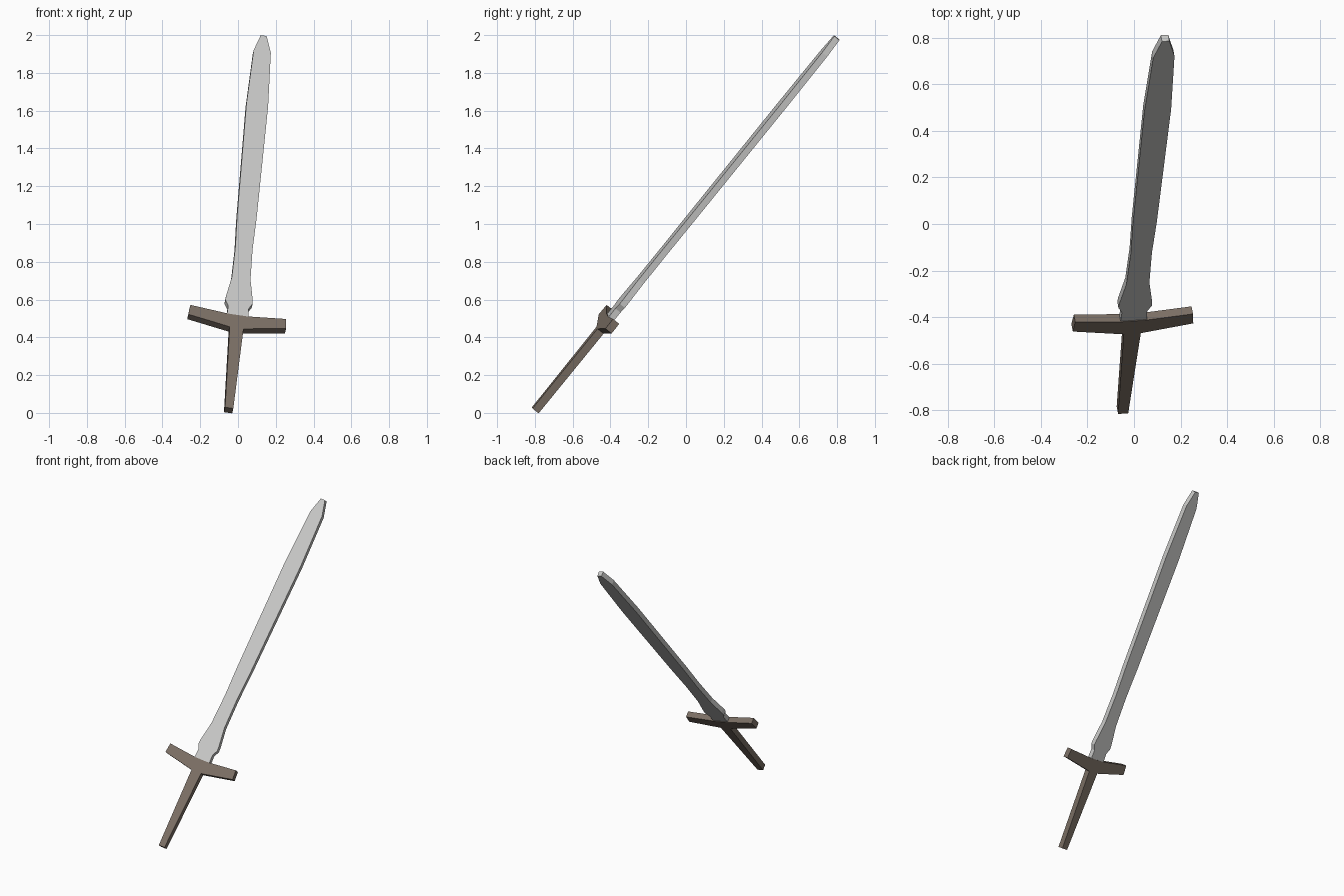
import bpy, bmesh
from mathutils import Vector

if "Cube" in bpy.data.objects:
    bpy.data.objects.remove(bpy.data.objects["Cube"])

# Local sword frame: d runs pommel to tip, w along the guard, n out of the front face
d = Vector((0.072, 0.627, 0.775)).normalized()
w = Vector((0.5, 0.045, -0.06))
w = (w - d * w.dot(d)).normalized()
n = w.cross(d)
origin = Vector((0.042, 0.0, 1.0))


def material(name, rgb):
    m = bpy.data.materials.new(name)
    m.diffuse_color = (*rgb, 1.0)
    m.use_nodes = True
    m.node_tree.nodes["Principled BSDF"].inputs["Base Color"].default_value = m.diffuse_color
    return m


def plate(name, half, thickness, mat):
    """Mirror a half outline (across, along) and extrude it to a flat plate."""
    outline = half + [(-u, v) for u, v in reversed(half)]
    bm = bmesh.new()
    verts = [bm.verts.new(origin + w * u + d * v - n * thickness / 2) for u, v in outline]
    face = bm.faces.new(verts)
    res = bmesh.ops.extrude_face_region(bm, geom=[face], use_keep_orig=True)
    top = [g for g in res["geom"] if isinstance(g, bmesh.types.BMVert)]
    bmesh.ops.translate(bm, verts=top, vec=n * thickness)
    bmesh.ops.recalc_face_normals(bm, faces=bm.faces)
    me = bpy.data.meshes.new(name)
    bm.to_mesh(me)
    bm.free()
    me.materials.append(mat)
    ob = bpy.data.objects.new(name, me)
    bpy.context.collection.objects.link(ob)
    return ob


steel = material("pale steel", (0.58, 0.58, 0.57))
wood = material("grey brown wood", (0.20, 0.16, 0.13))

# Blade: notched base, narrow waist, leaf-shaped upper half, blunt tip
plate("blade", [(0.058, -0.66), (0.055, -0.58), (0.073, -0.545), (0.071, -0.515),
                (0.050, -0.385), (0.046, -0.18), (0.052, 0.03), (0.058, 0.80),
                (0.046, 1.165), (0.016, 1.272)], 0.035, steel)

# Hilt: tapered grip and two raised guard arms in one piece
plate("hilt", [(0.022, -1.272), (0.037, -0.725), (0.262, -0.682),
               (0.256, -0.617), (0.050, -0.638)], 0.042, wood)
